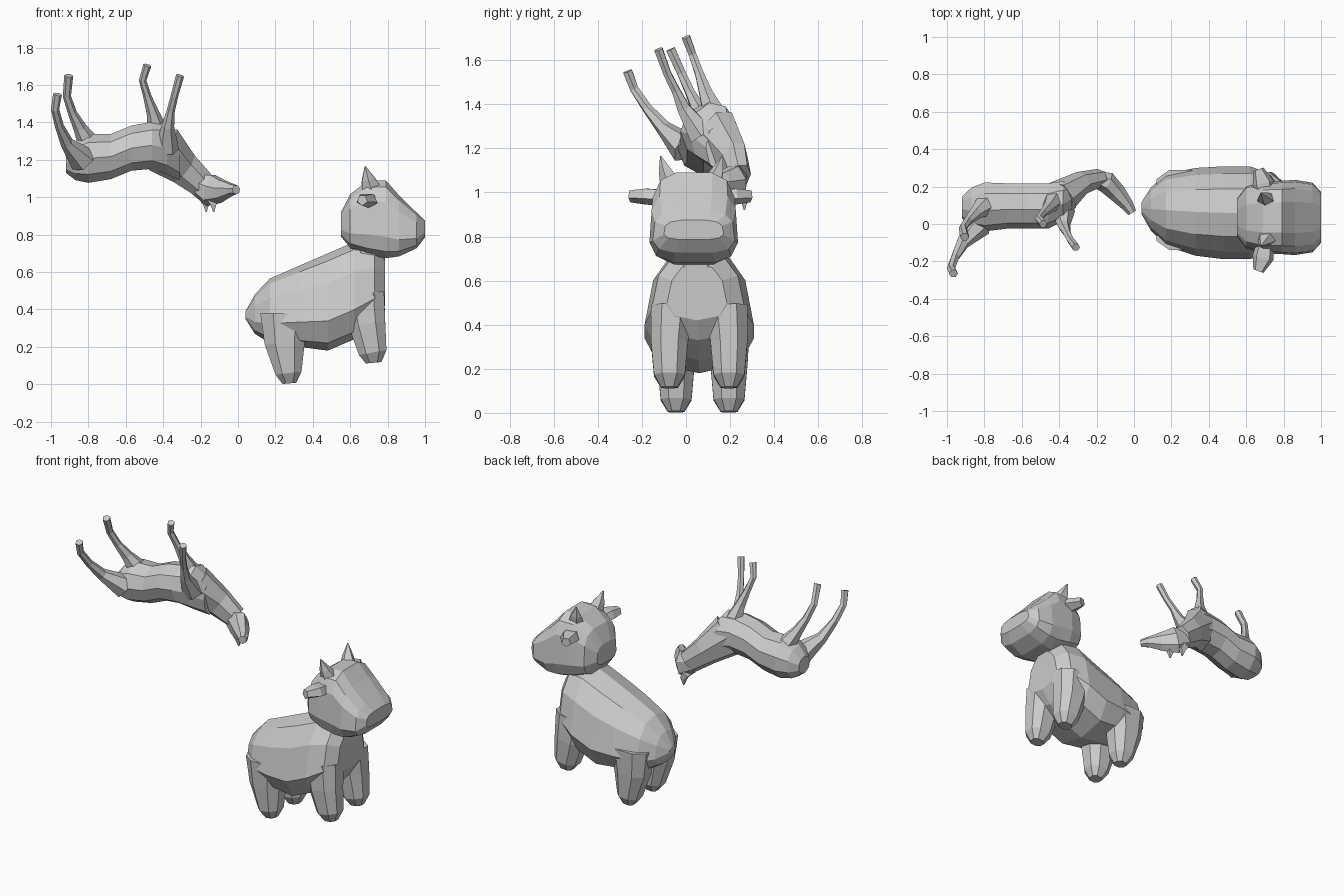
import bpy, bmesh, math
from mathutils import Vector


def loft(name, secs, n=8, hint=(0, 1, 0), axis=None, e=1.0, taper=0.0, twist=0.5):
    """Skin of n-sided sections (x, y, z, half size along hint, half size across)."""
    pts = [Vector(s[:3]) for s in secs]
    bm = bmesh.new()
    rings = []
    for i, s in enumerate(secs):
        t = Vector(axis) if axis else pts[min(i + 1, len(pts) - 1)] - pts[max(i - 1, 0)]
        t.normalize()
        u = Vector(hint)
        u = (u - t * u.dot(t)).normalized()
        v = t.cross(u)
        ring = []
        for k in range(n):
            a = 2 * math.pi * (k + twist) / n
            c, d = math.cos(a), math.sin(a)
            c = math.copysign(abs(c) ** e, c)
            d = math.copysign(abs(d) ** e, d)
            ring.append(bm.verts.new(pts[i] + u * s[3] * c * (1 - taper * d) + v * s[4] * d))
        rings.append(ring)
    for a, b in zip(rings, rings[1:]):
        for k in range(n):
            m = (k + 1) % n
            bm.faces.new((a[k], a[m], b[m], b[k]))
    bm.faces.new(rings[0])
    bm.faces.new(rings[-1])
    bmesh.ops.recalc_face_normals(bm, faces=bm.faces)
    me = bpy.data.meshes.new(name)
    bm.to_mesh(me)
    bm.free()
    ob = bpy.data.objects.new(name, me)
    bpy.context.collection.objects.link(ob)
    return ob


def spans(name, rows, **kw):
    """Loft along x from rows (x, y, z low, z high, half width)."""
    return loft(name, [(x, y, (a + b) / 2, w, (b - a) / 2) for x, y, a, b, w in rows],
                axis=(1, 0, 0), **kw)


def pair(name, mid, secs, **kw):
    """Left and right copies; section y is the offset from the middle plane."""
    for side, sg in (("left", 1), ("right", -1)):
        loft(f"{name}_{side}", [(s[0], mid + sg * s[1], *s[2:]) for s in secs], **kw)


# --- stocky calf: body and neck
spans("calf_body", [
    (0.04, .085, .35, .39, .03), (0.09, .08, .27, .48, .11), (0.17, .075, .22, .565, .185),
    (0.33, .065, .20, .635, .225), (0.48, .06, .18, .70, .238), (0.62, .06, .24, .76, .238),
    (0.73, .055, .33, .75, .205), (0.785, .05, .42, .68, .13)], n=10, e=.8, taper=.22)
loft("calf_neck", [(.68, .05, .58, .16, .11), (.695, .045, .70, .13, .10),
                   (.72, .04, .82, .13, .11)], n=8)

# calf head
spans("calf_head", [
    (.55, .035, .79, .92, .10), (.60, .035, .725, 1.02, .165), (.69, .035, .69, 1.09, .19),
    (.79, .035, .67, 1.095, .195), (.86, .035, .68, 1.015, .20), (.955, .035, .725, .92, .185),
    (1.0, .035, .785, .875, .135)], n=12, e=.6, taper=.06)

# calf horns and ears
pair("calf_horn", .025, [(.71, .10, 1.05, .045, .055), (.695, .12, 1.10, .03, .035),
                         (.68, .14, 1.165, .003, .003)], n=5)
pair("calf_ear", .02, [(.70, .13, .98, .04, .05), (.69, .20, .985, .04, .06),
                       (.665, .272, .985, .03, .03)], n=5, hint=(0, 0, 1))

# calf legs
pair("calf_hind_leg", .075, [
    (.25, .12, .38, .10, .14), (.25, .12, .22, .09, .115), (.27, .12, .06, .075, .075),
    (.275, .12, .005, .04, .04)], n=8, e=.85)
pair("calf_front_leg", .06, [
    (.67, .125, .48, .10, .12), (.69, .135, .32, .09, .105), (.72, .135, .17, .075, .08),
    (.725, .135, .115, .04, .045)], n=8, e=.85)

# --- slender upside-down horse: body
spans("horse_body", [
    (-.92, .09, 1.13, 1.24, .06), (-.87, .09, 1.09, 1.30, .11), (-.80, .095, 1.075, 1.34, .135),
    (-.68, .10, 1.095, 1.34, .125), (-.57, .10, 1.14, 1.385, .125), (-.46, .10, 1.15, 1.405, .125),
    (-.38, .125, 1.12, 1.41, .11), (-.31, .16, 1.09, 1.32, .07)], n=9)

# horse neck, head and ears
loft("horse_neck", [(-.41, .13, 1.26, .14, .10), (-.29, .215, 1.155, .095, .065),
                    (-.19, .245, 1.07, .075, .05)], n=7, hint=(0, 0, 1))
loft("horse_head", [(-.22, .24, 1.07, .06, .04), (-.15, .225, 1.04, .09, .06),
                    (-.09, .165, 1.035, .065, .05), (-.035, .10, 1.04, .035, .035),
                    (-.01, .06, 1.04, .025, .025)], n=7, hint=(0, 0, 1))
for side, x, y in (("left", -.17, .265), ("right", -.13, .195)):
    loft(f"horse_ear_{side}", [(x - .02, y, 1.0, .025, .03), (x, y, .965, .02, .025),
                               (x, y, .92, .004, .004)], n=4)

# horse legs, hoof to hip
radii = {"hind": (.024, .022, .024, .036, .075), "front": (.022, .02, .022, .034, .065)}
legs = {
    "hind_right": [(-.965, -.265, 1.55), (-.978, -.235, 1.47), (-.955, -.175, 1.38),
                   (-.915, -.10, 1.29), (-.83, .0, 1.20)],
    "hind_left": [(-.905, -.07, 1.65), (-.915, -.02, 1.54), (-.885, .02, 1.45),
                  (-.845, .06, 1.37), (-.77, .12, 1.24)],
    "front_left": [(-.485, .0, 1.705), (-.51, .03, 1.625), (-.485, .06, 1.54),
                   (-.455, .09, 1.45), (-.42, .14, 1.32)],
    "front_right": [(-.31, -.125, 1.65), (-.34, -.085, 1.54), (-.36, -.045, 1.46),
                    (-.375, -.01, 1.38), (-.38, .07, 1.26)],
}
for name, path in legs.items():
    rs = radii[name.split("_")[0]]
    loft(f"horse_{name}_leg", [(*p, r, r) for p, r in zip(path, rs)], n=6)
